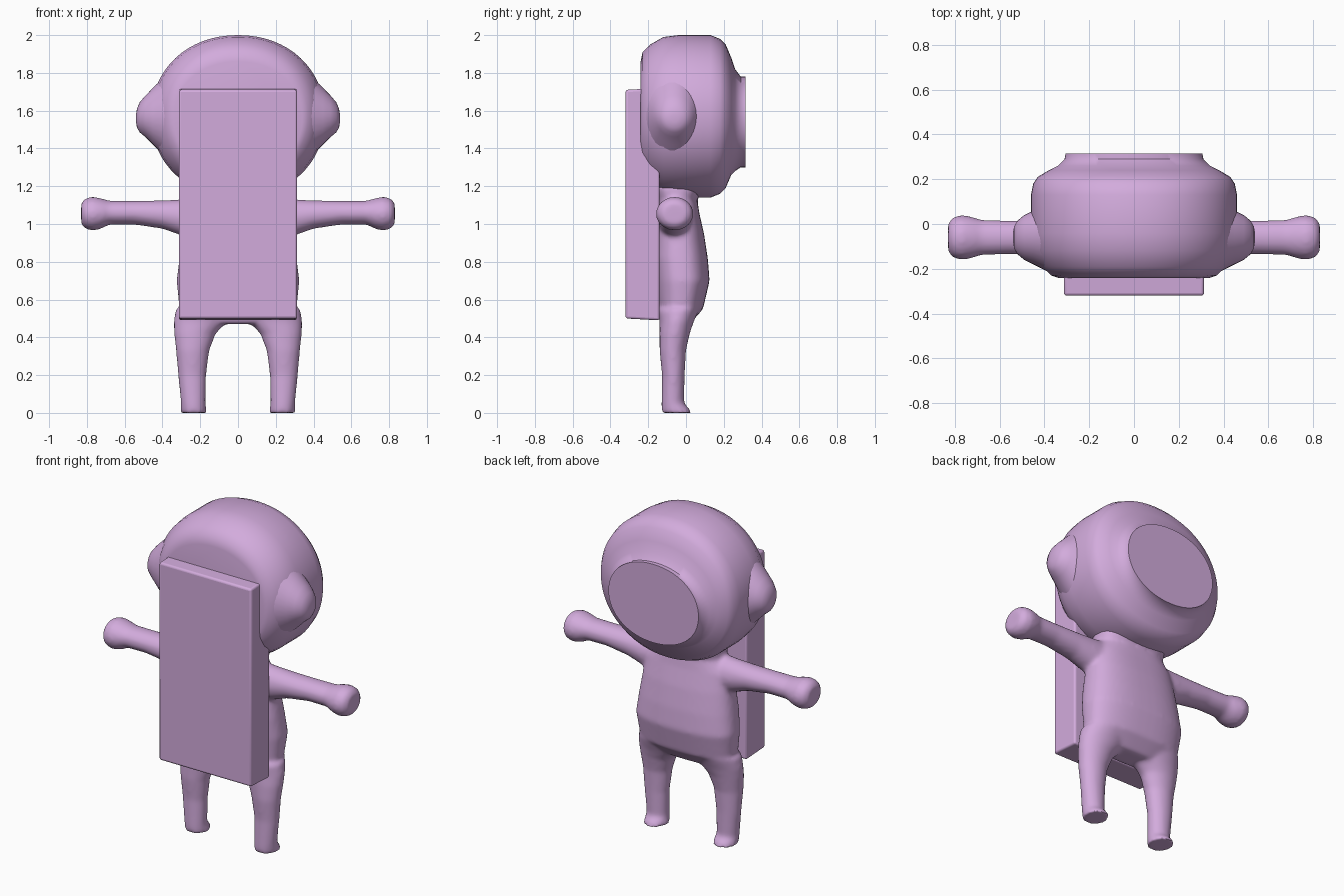
import bpy
import bmesh
from math import cos, sin, tau, copysign, radians
from mathutils import Vector

default_cube = bpy.data.objects.get("Cube")
if default_cube:
    bpy.data.objects.remove(default_cube, do_unlink=True)

# One colour for the whole figure
lilac = bpy.data.materials.new("soft lilac")
lilac.diffuse_color = (.65, .41, .72, 1)
lilac.use_nodes = True
lilac.node_tree.nodes["Principled BSDF"].inputs["Base Color"].default_value = lilac.diffuse_color


def rounded(value, power):
    """Signed power used for superellipse cross-sections."""
    return copysign(abs(value) ** (2 / power), value)


def loft(bm, axis, rings, side=1, segments=48, power=2):
    """Skin ellipses (position, centre u, centre v, radius u, radius v) along an axis."""
    loops = []
    for position, cu, cv, ru, rv in rings:
        loop = []
        for i in range(segments):
            angle = tau * i / segments
            u = cu + ru * rounded(cos(angle), power)
            v = cv + rv * rounded(sin(angle), power)
            point = {"x": (position, u, v), "y": (u, position, v), "z": (u, v, position)}[axis]
            co = Vector(point)
            co.x *= side
            loop.append(bm.verts.new(co))
        loops.append(loop)
    for lower, upper in zip(loops, loops[1:]):
        for i in range(segments):
            j = (i + 1) % segments
            bm.faces.new((lower[i], lower[j], upper[j], upper[i]))
    bm.faces.new(loops[0])
    bm.faces.new(loops[-1])


def finish(bm, name, angle=50):
    """Turn the bmesh into a smooth-shaded object."""
    bmesh.ops.recalc_face_normals(bm, faces=bm.faces)
    mesh = bpy.data.meshes.new(name)
    bm.to_mesh(mesh)
    bm.free()
    mesh.materials.append(lilac)
    obj = bpy.data.objects.new(name, mesh)
    bpy.context.collection.objects.link(obj)
    bpy.ops.object.select_all(action="DESELECT")
    obj.select_set(True)
    bpy.context.view_layer.objects.active = obj
    bpy.ops.object.shade_smooth_by_angle(angle=radians(angle))
    return obj


# Round helmet head, flat at the rear, stepping out to a visor rim
head = bmesh.new()
loft(head, "y", [
    (-.24, 0, 1.56, .34, .30),
    (-.23, 0, 1.57, .37, .34),
    (-.19, 0, 1.57, .41, .38),
    (-.12, 0, 1.57, .45, .42),
    (-.04, 0, 1.57, .46, .43),
    (.13, 0, 1.57, .46, .43),
    (.18, 0, 1.57, .45, .41),
    (.21, 0, 1.57, .43, .38),
    (.24, 0, 1.57, .38, .31),
    (.26, 0, 1.55, .34, .27),
    (.29, 0, 1.54, .31, .24),
    (.315, 0, 1.54, .305, .24),
], segments=64, power=2.1)
finish(head, "head")

# Flared ear knobs
for side, label in ((1, "left"), (-1, "right")):
    ear = bmesh.new()
    loft(ear, "x", [
        (.39, -.06, 1.57, .15, .21),
        (.45, -.06, 1.57, .12, .15),
        (.49, -.06, 1.57, .10, .11),
        (.52, -.06, 1.565, .075, .08),
        (.535, -.06, 1.56, .05, .05),
        (.54, -.06, 1.56, .02, .02),
    ], side, segments=32)
    finish(ear, label + "_ear", 60)

# Torso, arms and legs fused into one soft body
body = bmesh.new()
loft(body, "z", [
    (.47, 0, -.05, .22, .07),
    (.55, 0, -.03, .31, .12),
    (.70, 0, -.02, .325, .145),
    (.82, 0, -.03, .31, .145),
    (.95, 0, -.035, .29, .13),
    (1.06, 0, -.04, .27, .11),
    (1.13, 0, -.05, .22, .11),
    (1.2, 0, -.05, .22, .15),
], power=2.5)
for side in (1, -1):
    # Leg with a small forward toe
    loft(body, "z", [
        (0, .235, -.05, .07, .08),
        (.02, .235, -.055, .068, .075),
        (.05, .237, -.07, .065, .06),
        (.20, .243, -.067, .074, .06),
        (.33, .24, -.07, .088, .07),
        (.42, .228, -.06, .11, .08),
        (.48, .20, -.05, .14, .09),
        (.55, .18, -.04, .15, .11),
    ], side)
    # Arm ending in a round fist
    loft(body, "x", [
        (.18, -.06, 1.02, .09, .12),
        (.30, -.06, 1.035, .085, .095),
        (.40, -.06, 1.05, .08, .075),
        (.55, -.06, 1.06, .075, .063),
        (.68, -.06, 1.06, .078, .063),
        (.73, -.06, 1.055, .094, .082),
        (.77, -.06, 1.055, .10, .09),
        (.81, -.06, 1.055, .09, .08),
        (.83, -.06, 1.055, .06, .055),
    ], side)
body = finish(body, "body", 60)
remesh = body.modifiers.new("fuse", "REMESH")
remesh.mode = "VOXEL"
remesh.voxel_size = .012
remesh.use_smooth_shade = True
soften = body.modifiers.new("soften", "SMOOTH")
soften.factor = .5
soften.iterations = 8

# Tall slab backpack, flaring very slightly towards the body
pack = bmesh.new()
bmesh.ops.create_cube(pack, size=1)
for vert in pack.verts:
    flare = .01 if vert.co.y > 0 else 0
    vert.co.z = 1.105 + vert.co.z * (1.21 + 2 * flare)
    vert.co.x *= .625
    vert.co.y = -.23 + vert.co.y * .18
pack = finish(pack, "backpack")
bevel = pack.modifiers.new("soft edges", "BEVEL")
bevel.width = .012
bevel.segments = 3
